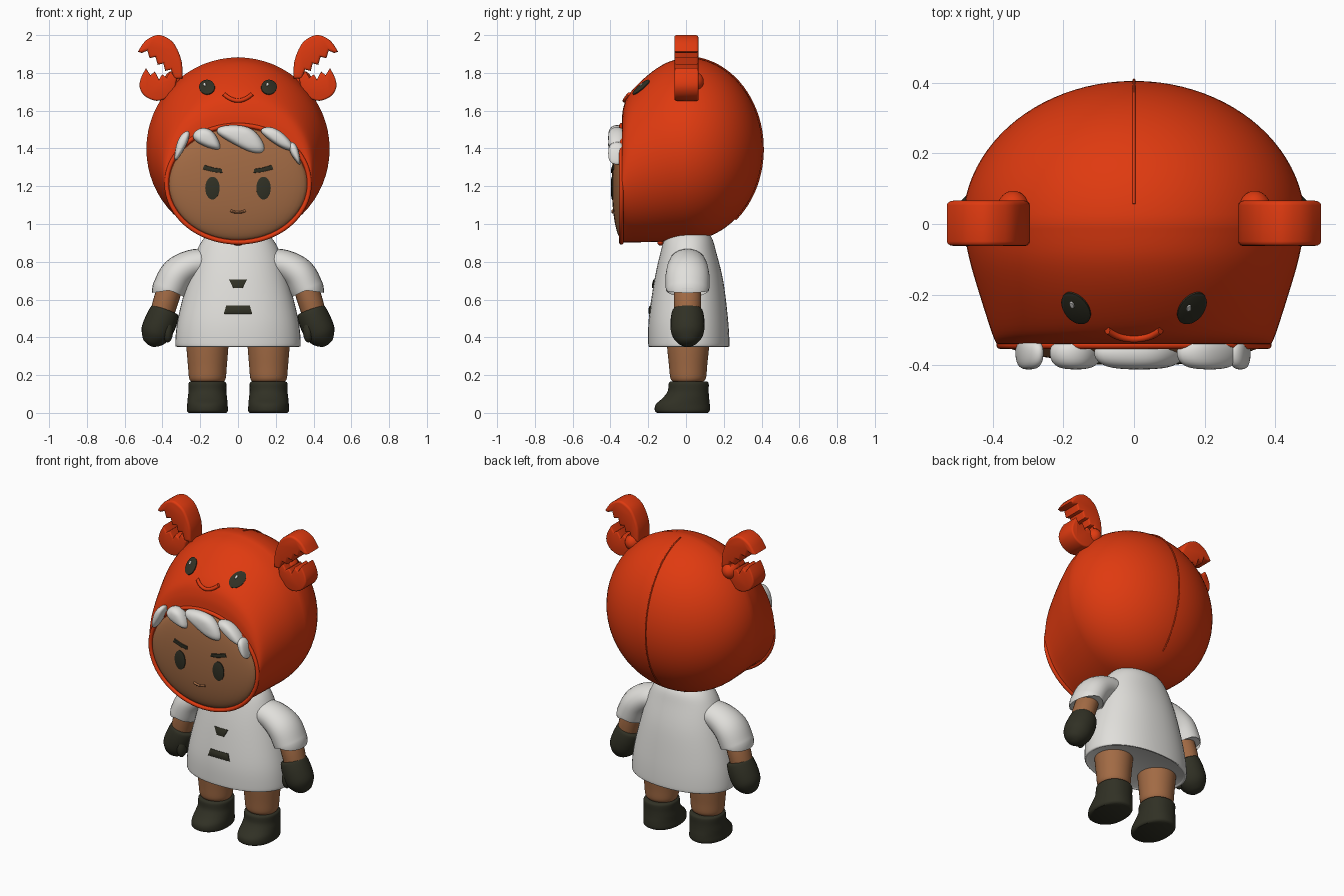
import bpy, bmesh
from math import sin, cos, pi, radians
from mathutils import Vector
from mathutils.bvhtree import BVHTree

if "Cube" in bpy.data.objects:
    bpy.data.objects.remove(bpy.data.objects["Cube"])


def material(name, rgb):
    m = bpy.data.materials.new(name)
    m.use_nodes = True
    m.diffuse_color = (*rgb, 1)
    bsdf = next(n for n in m.node_tree.nodes if n.type == "BSDF_PRINCIPLED")
    bsdf.inputs["Base Color"].default_value = (*rgb, 1)
    return m


RED = material("hood_red", (0.74, 0.042, 0.005))
SKIN = material("skin_brown", (0.36, 0.145, 0.058))
WHITE = material("cloth_white", (0.75, 0.74, 0.71))
DARK = material("dark_olive", (0.03, 0.03, 0.018))


def finish(name, bm, mat, angle=45, subsurf=0):
    bmesh.ops.recalc_face_normals(bm, faces=bm.faces)
    mesh = bpy.data.meshes.new(name)
    bm.to_mesh(mesh)
    bm.free()
    mesh.materials.append(mat)
    mesh.shade_smooth()
    if not subsurf:
        mesh.set_sharp_from_angle(angle=radians(angle))
    ob = bpy.data.objects.new(name, mesh)
    bpy.context.collection.objects.link(ob)
    if subsurf:
        mod = ob.modifiers.new("smooth", "SUBSURF")
        mod.levels = mod.render_levels = subsurf
    return ob


def dense(rows, n=5):
    """Catmull-Rom interpolation through rows of numbers."""
    out = []
    for i in range(len(rows) - 1):
        p = [rows[max(i - 1, 0)], rows[i], rows[i + 1], rows[min(i + 2, len(rows) - 1)]]
        for k in range(n):
            t = k / n
            out.append([b + t / 2 * (c - a + t * (2*a - 5*b + 4*c - d + t * (3*(b - c) + d - a)))
                        for a, b, c, d in zip(*p)])
    return out + [list(rows[-1])]


def loft(name, rings, mat, closed=False, angle=45, subsurf=0):
    bm = bmesh.new()
    loops = [[bm.verts.new(p) for p in ring] for ring in rings]
    pairs = list(zip(loops, loops[1:])) + ([(loops[-1], loops[0])] if closed else [])
    for a, b in pairs:
        for i in range(len(a)):
            j = (i + 1) % len(a)
            bm.faces.new((a[i], a[j], b[j], b[i]))
    if not closed:
        bm.faces.new(loops[0])
        bm.faces.new(loops[-1])
    return finish(name, bm, mat, angle, subsurf)


def circle(n=32):
    return [(cos(2 * pi * i / n), sin(2 * pi * i / n)) for i in range(n)]


def tube(name, pts, radii, mat, side=(0, 1, 0), flat=1, closed=False, n=24):
    pts, side, rings = [Vector(p) for p in pts], Vector(side), []
    for i, p in enumerate(pts):
        before = pts[i - 1] if i or closed else p
        after = pts[(i + 1) % len(pts)] if i + 1 < len(pts) or closed else p
        out = (after - before).normalized().cross(side).normalized()
        rings.append([p + radii[i] * (out * c + side * s * flat) for c, s in circle(n)])
    return loft(name, rings, mat, closed)


def stack(name, rows, mat, cx=0, power=1.0):
    """Rows of height, half width, front y, back y."""
    rings = []
    for z, w, y0, y1 in rows:
        bend = lambda v: abs(v) ** power * (1 if v > 0 else -1)
        rings.append([(cx + w * bend(c), (y0 + y1) / 2 + (y1 - y0) / 2 * bend(s), z)
                      for c, s in circle(48)])
    return loft(name, rings, mat)


def ellipsoid(name, at, size, mat):
    bm = bmesh.new()
    bmesh.ops.create_uvsphere(bm, u_segments=40, v_segments=24, radius=1)
    for v in bm.verts:
        v.co = Vector([a + c * s for a, c, s in zip(at, v.co, size)])
    return finish(name, bm, mat)


def surface(ob):
    bm = bmesh.new()
    bm.from_mesh(ob.data)
    tree = BVHTree.FromBMesh(bm)
    bm.free()

    def hit(x, z, off=0):
        p, nrm, _, _ = tree.ray_cast(Vector((x, -2, z)), Vector((0, 1, 0)))
        return p + nrm * off
    return hit


def decal(name, outline, hit, mat, lift=0.008):
    """Thin plate laid on a surface."""
    cx = sum(p[0] for p in outline) / len(outline)
    cz = sum(p[1] for p in outline) / len(outline)
    rings = [[hit(cx + (x - cx) * s, cz + (z - cz) * s, off) for x, z in outline]
             for s, off in ((1, lift - 0.009), (1, lift * 0.7), (0.8, lift), (0.1, lift))]
    return loft(name, rings, mat)


def oval(x, z, rx, rz):
    return [(x + rx * c, z + rz * s) for c, s in circle(28)]


# Hood: upright ellipses from the face opening to the rounded back
rows = dense([(-.34, .385, .905, 1.53), (-.333, .392, .903, 1.61), (-.3, .405, .903, 1.69),
              (-.2, .437, .904, 1.79), (-.1, .466, .908, 1.855), (0, .485, .912, 1.882)])
for i in range(1, 24):
    t = pi / 2 * i / 23.2
    r = .485 * cos(t)
    rows.append((.405 * sin(t), r, 1.397 - r, 1.397 + r))
hood = loft("hood", [[(w * c, y, (a + b) / 2 + (b - a) / 2 * s) for c, s in circle(64)]
                     for y, w, a, b in rows], RED)
on_hood = surface(hood)
tube("hood_rim", [(.378 * c, -.342, 1.213 + .31 * s) for c, s in circle(64)], [.012] * 64, RED,
     closed=True, n=12)
arc = [radians(8 + 132 * i / 30) for i in range(31)]
tube("hood_seam", [(0, .408 * sin(a), 1.397 + .488 * cos(a)) for a in arc], [.004] * 31, RED,
     side=(1, 0, 0), n=8)
ellipsoid("hood_fastener", (0, -.135, .902), (.03, .016, .016), RED)
smile = [(-.075 + .15 * i / 16) for i in range(17)]
tube("hood_smile", [on_hood(x, 1.652 + 6 * x * x, .004) for x in smile], [.011] * 17, RED, n=10)

# Face
face = ellipsoid("face", (0, -.335, 1.212), (.367, .058, .297), SKIN)
on_face = surface(face)
tube("mouth", [on_face(x * .53, 1.062 + 1.6 * x * x, .003) for x in smile], [.007] * 17, SKIN, n=8)

# Hair clumps
clumps = [
    [(-.10, 1.52), (0, 1.525), (.07, 1.51), (.12, 1.46), (.155, 1.375), (.08, 1.37), (0, 1.41),
     (-.07, 1.45), (-.12, 1.485)],
    [(-.25, 1.47), (-.2, 1.515), (-.14, 1.5), (-.11, 1.46), (-.08, 1.385), (-.15, 1.4), (-.22, 1.43)],
    [(.1, 1.5), (.17, 1.52), (.23, 1.49), (.28, 1.44), (.31, 1.38), (.24, 1.395), (.17, 1.44)],
    [(-.337, 1.32), (-.335, 1.38), (-.32, 1.45), (-.28, 1.495), (-.25, 1.49), (-.265, 1.43), (-.3, 1.37)],
    [(.265, 1.44), (.31, 1.43), (.328, 1.36), (.333, 1.3), (.3, 1.34), (.272, 1.38)],
]
for i, pts in enumerate(clumps):
    cx, cz = (sum(p[k] for p in pts) / len(pts) for k in (0, 1))
    loft(f"hair_clump_{i + 1}",
         [[(cx + (x - cx) * s, y, cz + (z - cz) * s) for x, z in pts]
          for y, s in ((-.413, .5), (-.395, 1), (-.345, 1.08), (-.325, .6))], WHITE, subsurf=2)

# Tunic and toggles
tunic = stack("tunic", dense([(.355, .31, -.185, .215), (.35, .322, -.195, .225), (.37, .332, -.2, .23),
                              (.5, .318, -.197, .222), (.7, .268, -.168, .197), (.85, .222, -.135, .16),
                              (.93, .175, -.11, .135), (.98, .11, -.07, .09)]), WHITE, power=.92)
on_tunic = surface(tunic)
decal("upper_toggle", [(-.047, .705), (.047, .705), (.024, .66), (-.024, .66)], on_tunic, DARK)
decal("lower_toggle", [(-.062, .567), (.062, .567), (.075, .523), (-.075, .523)], on_tunic, DARK)


def claw(name, s, pts):
    bm = bmesh.new()
    front = bm.faces.new([bm.verts.new((s * x, -.062, z)) for x, z in pts])
    ext = bmesh.ops.extrude_face_region(bm, geom=[front], use_keep_orig=True)
    for v in ext["geom"]:
        if isinstance(v, bmesh.types.BMVert):
            v.co.y = .066
    bmesh.ops.recalc_face_normals(bm, faces=bm.faces)
    rim = [e for e in bm.edges if abs(e.verts[0].co.y - e.verts[1].co.y) < .01]
    bmesh.ops.bevel(bm, geom=rim, offset=.02, segments=3, profile=.5, affect="EDGES",
                    clamp_overlap=True)
    finish(name, bm, RED, 50)


upper_back = dense([(.295, 1.77), (.298, 1.86), (.335, 1.95), (.38, 1.988), (.43, 2.0), (.49, 1.97),
                    (.53, 1.912)], 3)
upper_teeth = [(.51, 1.905), (.48, 1.918), (.468, 1.878), (.437, 1.885), (.425, 1.843), (.395, 1.85),
               (.385, 1.81), (.355, 1.818), (.34, 1.77)]
lower_back = dense([(.487, 1.825), (.515, 1.77), (.52, 1.72), (.49, 1.675), (.43, 1.652), (.37, 1.672),
                    (.335, 1.72), (.325, 1.77)], 3)
lower_teeth = [(.36, 1.81), (.378, 1.775), (.402, 1.792), (.418, 1.765), (.44, 1.807), (.464, 1.788)]

# Paired parts
for s, side in ((1, "left"), (-1, "right")):
    claw(side + "_upper_claw", s, upper_back + upper_teeth)
    claw(side + "_lower_claw", s, lower_back + lower_teeth)
    ellipsoid(side + "_claw_joint", (s * .342, .03, 1.755), (.05, .064, .055), RED)
    decal(side + "_hood_eye", oval(s * .163, 1.722, .041, .038), on_hood, DARK)
    decal(side + "_eye_glint", oval(s * .163 - .01, 1.732, .007, .008), on_hood, WHITE, .011)
    decal(side + "_eye", oval(s * .135, 1.19, .038, .06), on_face, DARK)
    brow = [(.187, 1.29), (.177, 1.312), (.13, 1.298), (.085, 1.291), (.083, 1.27), (.13, 1.275)]
    decal(side + "_brow", [(s * x, z) for x, z in brow], on_face, DARK)

    # Arms: rows of x, z, radius
    for part, limb, mat, flat in (
        ("sleeve", [(.14, .8, .07), (.24, .785, .08), (.32, .735, .09), (.362, .66, .09),
                    (.367, .648, .088)], WHITE, 1.28),
        ("forearm", [(.34, .71, .062), (.38, .6, .066), (.405, .51, .062)], SKIN, 1.1),
        ("glove", [(.382, .55, .062), (.387, .538, .077), (.41, .48, .085), (.437, .42, .08),
                   (.456, .38, .055), (.464, .362, .03), (.467, .356, .008)], DARK, 1.06),
    ):
        d = dense(limb)
        tube(f"{side}_{part}", [(s * x, .008, z) for x, z, _ in d], [r for _, _, r in d], mat, flat=flat)
    ellipsoid(side + "_thumb", (s * .372, -.035, .435), (.028, .036, .062), DARK)

    # Legs and boots
    stack(side + "_leg", dense([(.45, .115, -.105, .125), (.35, .111, -.1, .122), (.25, .103, -.09, .112),
                                (.185, .097, -.083, .106), (.165, .085, -.07, .09)]), SKIN, s * .162)
    stack(side + "_boot", dense([(0, .1, -.152, .115), (.012, .108, -.165, .126), (.045, .107, -.16, .126),
                                 (.08, .104, -.122, .122), (.115, .1, -.097, .12), (.155, .1, -.092, .12),
                                 (.166, .092, -.084, .112)]), DARK, s * .162, .92)
